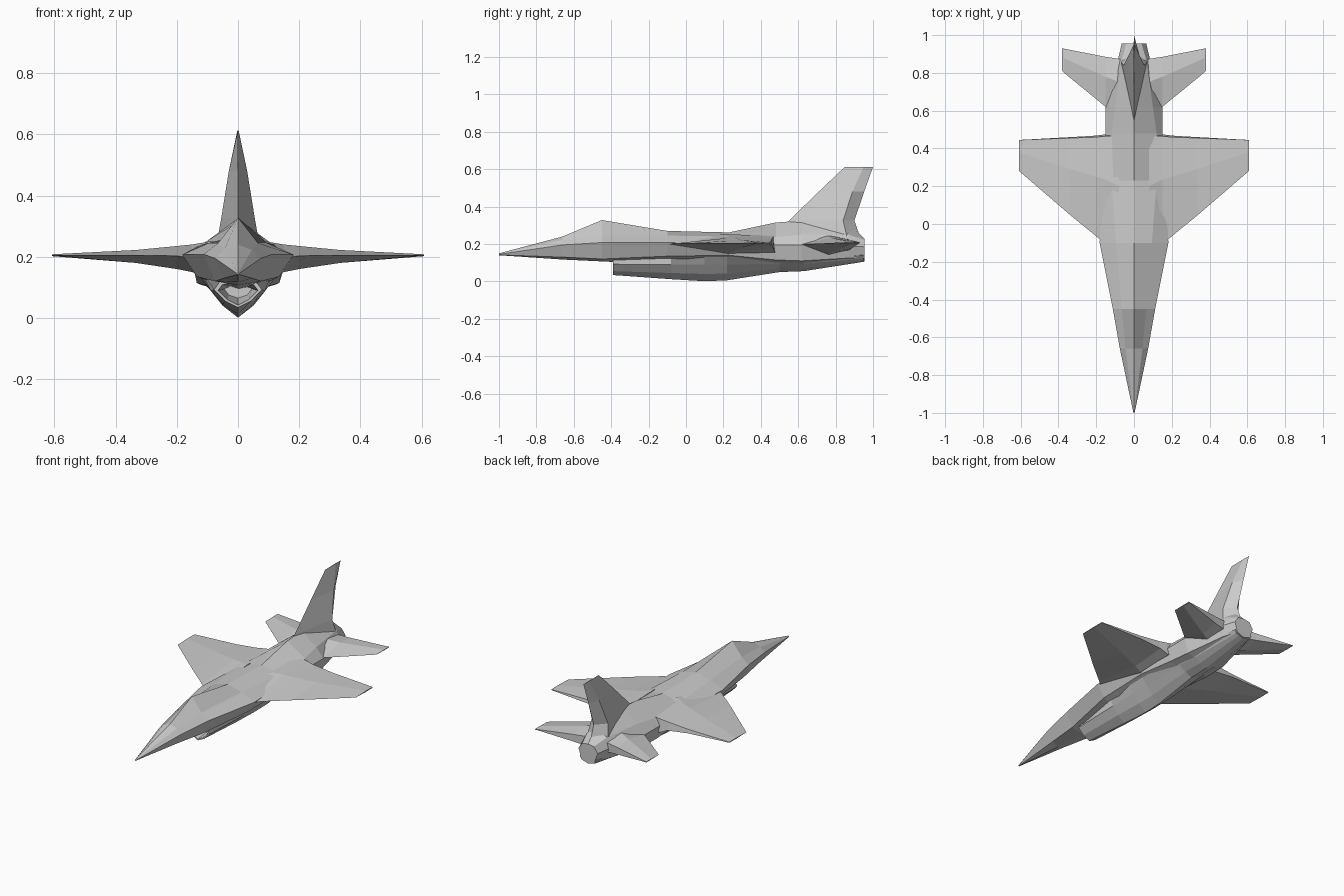
import bpy, bmesh


def loft(name, rings, mirror=False):
    """Skin closed rings of points into a flat-shaded solid with capped ends."""
    bm = bmesh.new()
    rows = [[bm.verts.new(p) for p in ring] for ring in rings]
    n = len(rows[0])
    for a, b in zip(rows, rows[1:]):
        for i in range(n):
            j = (i + 1) % n
            bm.faces.new((a[i], a[j], b[j], b[i]))
    bm.faces.new(rows[0])
    bm.faces.new(rows[-1][::-1])
    bmesh.ops.remove_doubles(bm, verts=bm.verts, dist=0.0005)
    bmesh.ops.recalc_face_normals(bm, faces=bm.faces)
    mesh = bpy.data.meshes.new(name)
    bm.to_mesh(mesh)
    bm.free()
    obj = bpy.data.objects.new(name, mesh)
    bpy.context.collection.objects.link(obj)
    if mirror:
        obj.modifiers.new("Mirror", 'MIRROR').use_mirror_merge = False
    return obj


def body_ring(y, top, sides, bottom):
    """Symmetric cross-section: top centre, side points (x, z), bottom centre."""
    right = [(x, y, z) for x, z in sides]
    left = [(-x, y, z) for x, z in reversed(sides)]
    return [(0, y, top)] + right + [(0, y, bottom)] + left


def wing_ring(x, lead, trail, z_mid, z_top, z_bottom, edge, skew=0.0):
    """Wedge section with a blunt trailing edge."""
    peak = lead + (trail - lead) * 0.6
    return [(x, lead, z_mid), (x, peak, z_top), (x, trail, z_mid + edge),
            (x, trail + skew, z_mid - edge), (x, peak, z_bottom)]


def fin_ring(z, lead, thick_y, trail, half):
    return [(0, lead, z), (half, thick_y, z), (0, trail, z), (-half, thick_y, z)]


# Fuselage with nose, canopy hump and spine
loft("fuselage", [
    body_ring(-1.0, .150, [(.002, .148), (.003, .145), (.002, .142)], .140),
    body_ring(-.66, .240, [(.045, .222), (.075, .195), (.045, .13)], .117),
    body_ring(-.45, .328, [(.065, .245), (.112, .208), (.075, .12)], .107),
    body_ring(-.10, .270, [(.095, .245), (.182, .207), (.135, .135)], .09),
    body_ring(.23, .262, [(.12, .240), (.165, .205), (.14, .14)], .07),
    body_ring(.48, .315, [(.12, .238), (.15, .195), (.135, .115)], .07),
    body_ring(.62, .325, [(.10, .250), (.15, .195), (.125, .11)], .07),
    body_ring(.87, .310, [(.065, .250), (.085, .190), (.075, .125)], .10),
    body_ring(.955, .228, [(.04, .222), (.065, .185), (.045, .125)], .107),
])

# Keeled belly duct with recessed intake mouth
loft("belly_intake", [
    body_ring(-.22, .105, [(.03, .102), (.045, .095), (.03, .075)], .065),
    body_ring(-.39, .112, [(.05, .11), (.065, .09), (.035, .06)], .042),
    body_ring(-.39, .122, [(.06, .118), (.078, .092), (.042, .055)], .034),
    body_ring(-.08, .14, [(.11, .14), (.088, .09), (.05, .045)], .012),
    body_ring(.10, .14, [(.125, .135), (.09, .09), (.05, .04)], .001),
    body_ring(.22, .14, [(.125, .135), (.09, .09), (.05, .042)], .006),
    body_ring(.50, .14, [(.12, .12), (.085, .095), (.045, .07)], .05),
    body_ring(.63, .14, [(.11, .12), (.08, .095), (.045, .07)], .055),
    body_ring(.95, .14, [(.06, .14), (.05, .12), (.03, .112)], .105),
])

# Main wings
loft("wing", [
    wing_ring(.08, -.20, .468, .20, .252, .13, .045),
    wing_ring(.15, -.11, .465, .195, .240, .15, .04, .01),
    wing_ring(.20, -.065, .46, .203, .235, .16, .025, .008),
    wing_ring(.335, .045, .455, .205, .222, .18, .011, .005),
    wing_ring(.608, .28, .445, .205, .208, .202, .002),
], mirror=True)

# Tailplanes
loft("tailplane", [
    wing_ring(.05, .55, .87, .195, .25, .13, .03),
    wing_ring(.15, .62, .885, .198, .232, .155, .022),
    wing_ring(.37, .80, .928, .207, .211, .203, .002),
    wing_ring(.38, .81, .93, .207, .209, .205, .002),
], mirror=True)

# Vertical fin
loft("tail_fin", [
    fin_ring(.24, .48, .86, .93, .07),
    fin_ring(.325, .55, .84, .90, .055),
    fin_ring(.48, .71, .89, .953, .03),
    fin_ring(.613, .85, .95, 1.0, .002),
])
